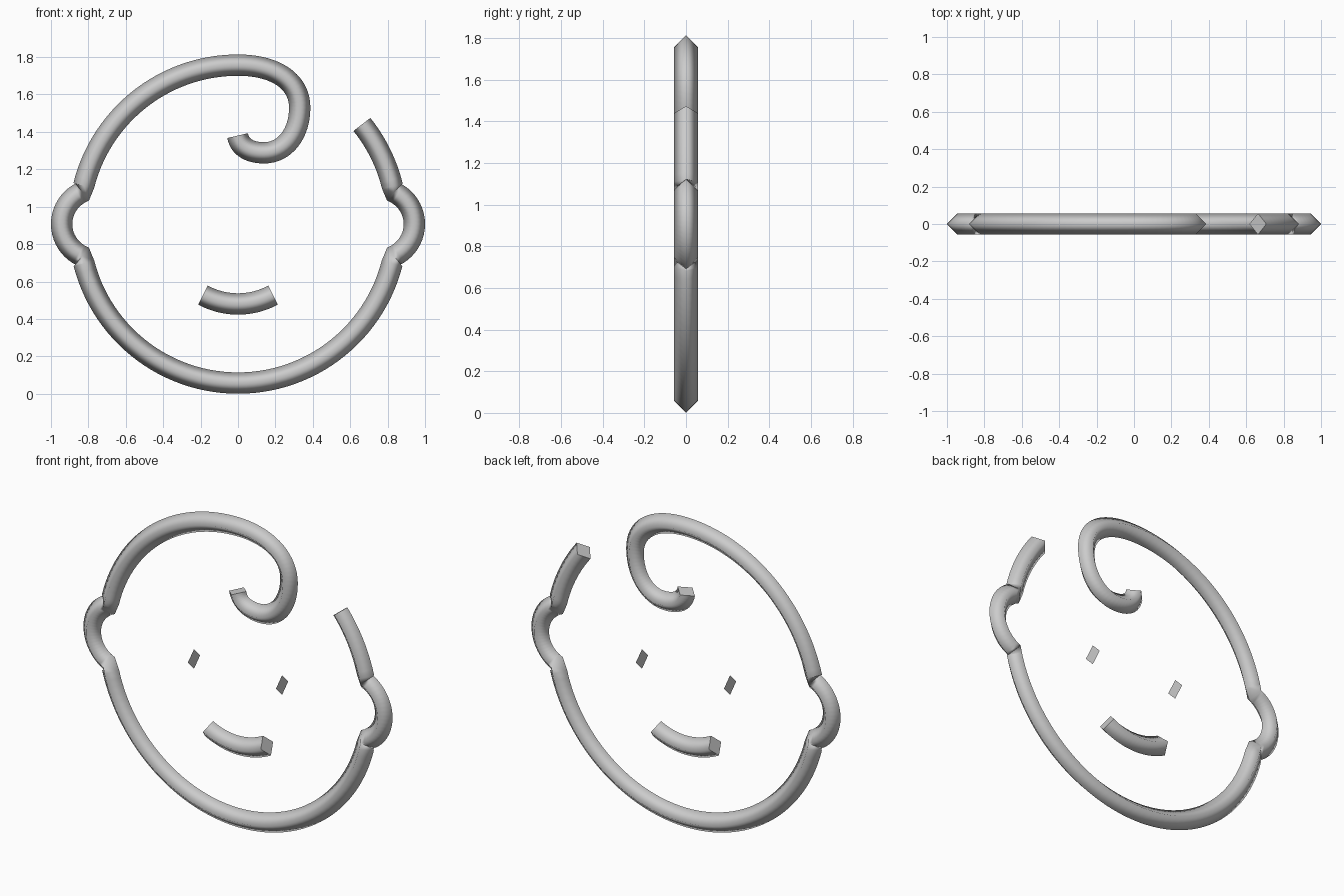
import bpy, bmesh, math
from mathutils import Vector

if "Cube" in bpy.data.objects:
    bpy.data.objects.remove(bpy.data.objects["Cube"])

R = 0.057                 # half-diagonal of the diamond section
CZ, HEAD = 0.907, 0.85    # head circle centre height and radius

grey = bpy.data.materials.new("light grey")
grey.diffuse_color = (0.6, 0.6, 0.6, 1)
grey.use_nodes = True
grey.node_tree.nodes["Principled BSDF"].inputs["Base Color"].default_value = grey.diffuse_color


def arc(cx, cz, rad, a0, a1, n):
    """Points on a circle in the xz plane, angles in degrees."""
    out = []
    for i in range(n + 1):
        a = math.radians(a0 + (a1 - a0) * i / n)
        out.append(Vector((cx + rad * math.cos(a), 0, cz + rad * math.sin(a))))
    return out


def bezier(p, n):
    a, b, c, d = [Vector((x, 0, z)) for x, z in p]
    out = []
    for i in range(n + 1):
        t = i / n
        s = 1 - t
        out.append(a * s**3 + b * 3 * s * s * t + c * 3 * s * t * t + d * t**3)
    return out


def join(*parts):
    pts = []
    for part in parts:
        for p in part:
            if not pts or (p - pts[-1]).length > 1e-3:
                pts.append(p)
    return pts


def finish(name, bm):
    me = bpy.data.meshes.new(name)
    bm.to_mesh(me)
    bm.free()
    me.materials.append(grey)
    ob = bpy.data.objects.new(name, me)
    bpy.context.collection.objects.link(ob)
    return ob


def tube(name, pts):
    """Sweep a diamond section along a planar path, with flat end caps."""
    bm = bmesh.new()
    rings = []
    y = Vector((0, R, 0))
    for i, p in enumerate(pts):
        t = Vector()
        if i > 0:
            t += (p - pts[i - 1]).normalized()
        if i < len(pts) - 1:
            t += (pts[i + 1] - p).normalized()
        t.normalize()
        n = Vector((-t.z, 0, t.x)) * R
        rings.append([bm.verts.new(p + o) for o in (n, y, -n, -y)])
    for a, b in zip(rings, rings[1:]):
        for k in range(4):
            j = (k + 1) % 4
            bm.faces.new((a[k], a[j], b[j], b[k])).smooth = True
    bm.faces.new(rings[0])
    bm.faces.new(rings[-1][::-1])
    bmesh.ops.recalc_face_normals(bm, faces=bm.faces[:])
    return finish(name, bm)


# Head outline: right side, ear, chin, ear, crown, forelock curl
EAR_A = math.degrees(math.asin(0.17 / HEAD))
EAR_R, EAR_X, EAR_HALF = 0.188, 0.755, 64.7
TOP = CZ + HEAD
outline = join(
    arc(0, CZ, HEAD, 38.8, EAR_A, 12),
    arc(EAR_X, CZ, EAR_R, EAR_HALF, -EAR_HALF, 20),
    arc(0, CZ, HEAD, -EAR_A, -180 + EAR_A, 56),
    arc(-EAR_X, CZ, EAR_R, -180 + EAR_HALF, -180 - EAR_HALF, 20),
    arc(0, CZ, HEAD, 180 - EAR_A, 90, 32),
    bezier([(0, TOP), (0.2, TOP), (0.33, 1.67), (0.33, 1.53)], 18),
    bezier([(0.33, 1.53), (0.33, 1.39), (0.25, 1.288), (0.14, 1.288)], 16),
    bezier([(0.14, 1.288), (0.06, 1.288), (0.008, 1.32), (-0.002, 1.38)], 12),
)
tube("head_outline", outline)

# Smile
tube("mouth", arc(0, 0.875, 0.395, 270 - 28.3, 270 + 28.3, 20))

# Eyes: flat diamond plates seen edge-on from the front
for side, x in (("left", -0.285), ("right", 0.285)):
    bm = bmesh.new()
    bm.faces.new([bm.verts.new((x, dy, CZ + dz))
                  for dy, dz in ((R, 0), (0, R), (-R, 0), (0, -R))])
    finish(side + "_eye", bm)
